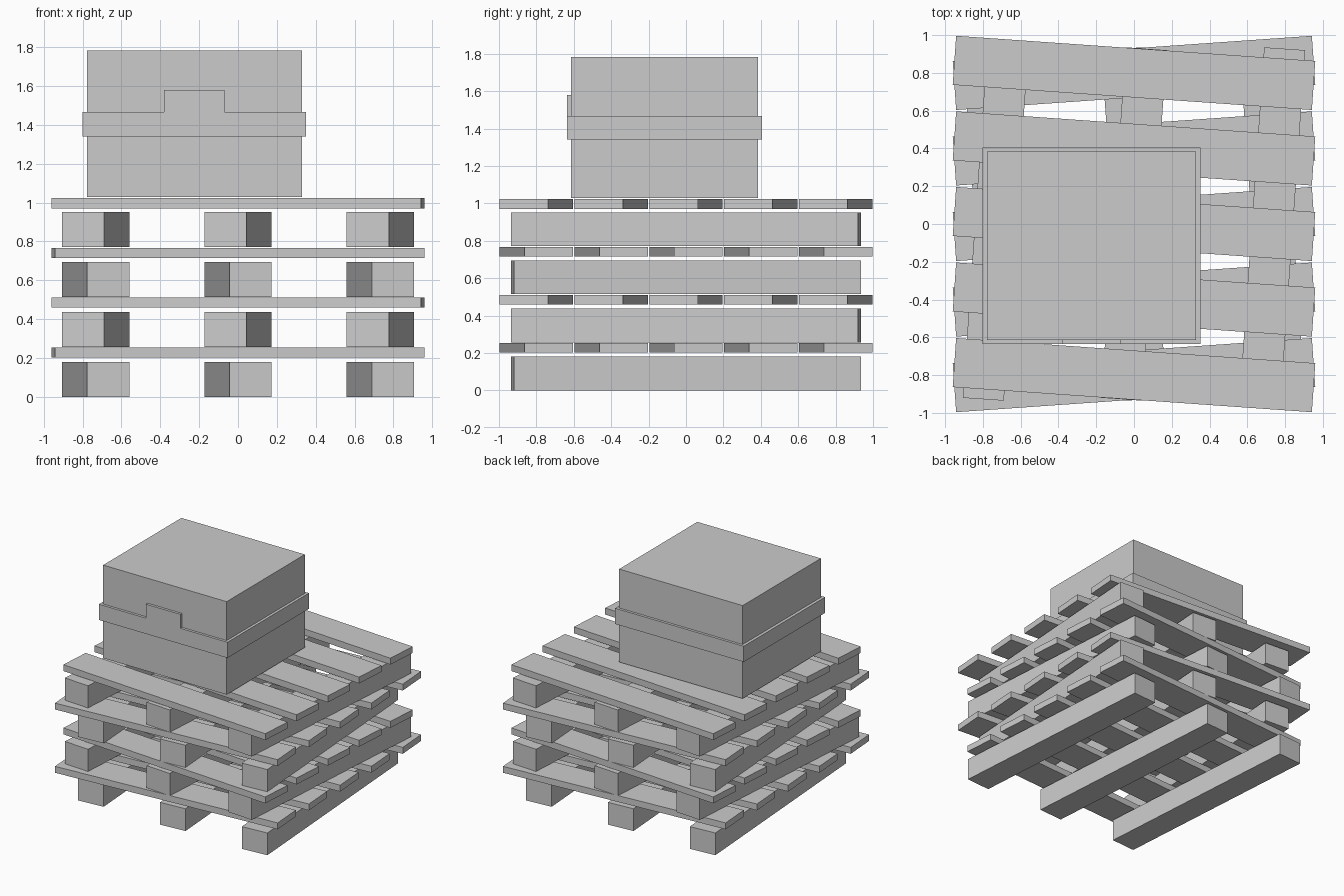
import bpy
import bmesh
from math import radians

if "Cube" in bpy.data.objects:
    bpy.data.objects.remove(bpy.data.objects["Cube"])


def box(name, center, size, angle=0.0):
    """Add a box of the given size, turned about its own vertical axis."""
    bpy.ops.mesh.primitive_cube_add(size=1, location=center, rotation=(0, 0, angle))
    obj = bpy.context.object
    obj.name = name
    obj.scale = size
    bpy.ops.object.transform_apply(location=False, rotation=False, scale=True)
    return obj


# Four stacked pallets, every board twisted in alternating directions
PITCH = 0.256
for level in range(4):
    base = level * PITCH + level * 0.001
    twist = radians(4 if level % 2 == 0 else -4)
    for i, x in enumerate((-0.733, 0, 0.733)):
        box(f"pallet_{level + 1}_beam_{i + 1}", (x, 0, base + 0.09),
            (0.218, 1.86, 0.18), twist)
    for i in range(5):
        box(f"pallet_{level + 1}_slat_{i + 1}",
            (0, -0.8 + 0.4 * i, level * PITCH + 0.2285),
            (1.906, 0.26, 0.052), twist)

# Crate resting on the top pallet
X0, X1, Y0, Y1 = -0.777, 0.329, -0.615, 0.385
Z0, Z1 = 1.029, 1.782
box("crate", ((X0 + X1) / 2, (Y0 + Y1) / 2, (Z0 + Z1) / 2),
    (X1 - X0, Y1 - Y0, Z1 - Z0))

# Band around the crate, with a raised latch tab in the front edge
bx0, bx1, by0, by1 = X0 - 0.024, X1 + 0.022, Y0 - 0.021, Y1 + 0.021
lx0, lx1 = -0.38, -0.07
outline = [(bx0, by0), (lx0, by0), (lx0, Y0), (lx1, Y0),
           (lx1, by0), (bx1, by0), (bx1, by1), (bx0, by1)]
bm = bmesh.new()
v = [bm.verts.new((x, y, 1.34)) for x, y in outline]
bm.faces.new(v)
bm.faces.new((v[1], v[4], v[3], v[2]))


def raise_faces(faces, height):
    new = bmesh.ops.extrude_face_region(bm, geom=faces, use_keep_orig=True)["geom"]
    verts = [g for g in new if isinstance(g, bmesh.types.BMVert)]
    bmesh.ops.translate(bm, verts=verts, vec=(0, 0, height))
    return [g for g in new if isinstance(g, bmesh.types.BMFace)]


top = raise_faces(bm.faces[:], 0.127)
tab = min((f for f in top), key=lambda f: len(f.verts))
raise_faces([tab], 0.113)
bmesh.ops.delete(bm, geom=[tab], context='FACES_ONLY')
bmesh.ops.recalc_face_normals(bm, faces=bm.faces[:])
mesh = bpy.data.meshes.new("crate_band")
bm.to_mesh(mesh)
bm.free()
bpy.context.collection.objects.link(bpy.data.objects.new("crate_band", mesh))
